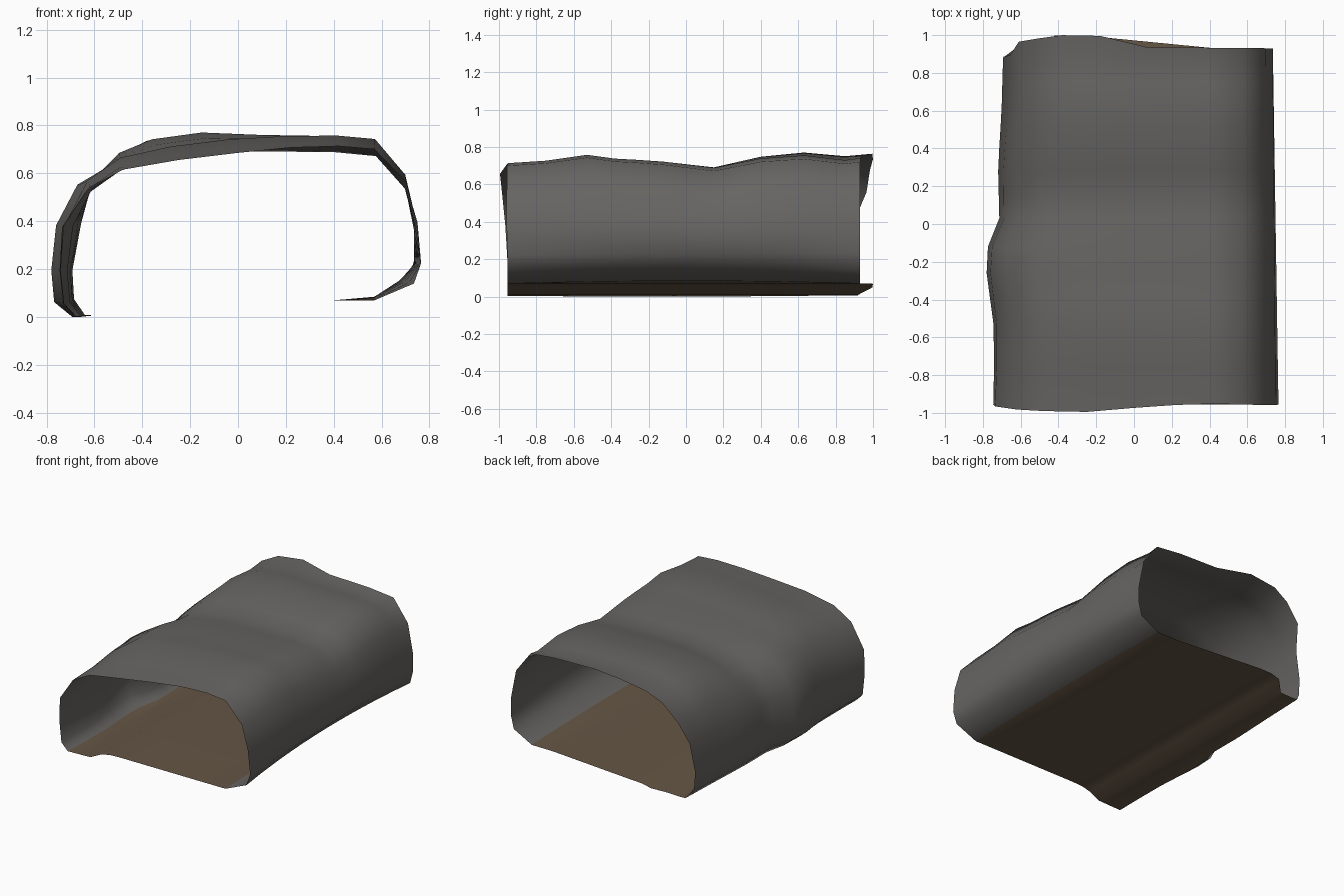
import bpy, bmesh

if "Cube" in bpy.data.objects:
    bpy.data.objects.remove(bpy.data.objects["Cube"])


def material(name, rgb):
    m = bpy.data.materials.new(name)
    m.diffuse_color = (*rgb, 1)
    m.use_nodes = True
    m.node_tree.nodes["Principled BSDF"].inputs["Base Color"].default_value = m.diffuse_color
    return m


def lerp_table(table, t):
    """Piecewise linear lookup."""
    for (a, va), (b, vb) in zip(table, table[1:]):
        if t <= b:
            return va + (vb - va) * max(0, (t - a) / (b - a))
    return table[-1][1]


# Wall and roof cross-sections (x, z), left foot over the roof to right foot
FRONT = [(-.68, .01), (-.73, .06), (-.745, .2), (-.735, .38), (-.62, .545), (-.48, .62),
         (-.25, .66), (0, .69), (.22, .712), (.42, .718), (.57, .705), (.70, .57),
         (.75, .4), (.765, .23), (.735, .145), (.57, .075)]
BACK = [(-.64, .014), (-.685, .08), (-.692, .2), (-.655, .4), (-.61, .57), (-.5, .69),
        (-.38, .75), (-.18, .778), (.07, .762), (.38, .755), (.58, .735), (.695, .58),
        (.735, .37), (.735, .24), (.715, .15), (.57, .075)]
# Floor with a shallow gutter, right to left
FLOOR = [(.4, .075), (-.26, .075), (-.35, .072), (-.42, .055), (-.5, .015), (-.6, .012)]

# Waviness along the length: roof height and left wall bulge
ROOF = [(-1, 0), (-.75, .01), (-.53, .037), (-.38, .014), (-.15, -.003), (.15, -.045),
        (.4, 0), (.63, .012), (.85, -.018), (1, 0)]
LEFT = [(-1, 0), (-.58, -.003), (-.26, -.055), (-.12, -.052), (.03, .004), (.3, -.01),
        (.6, 0), (1, 0)]
STATIONS = [-.97, -.75, -.53, -.38, -.26, -.12, .03, .15, .28, .4, .52, .63, .75, .85, .93]


def front_y(x, z):
    if z < .3:
        return -.955
    return lerp_table([(-.74, -.965), (-.6, -.985), (-.3, -.998), (-.1, -.985),
                       (.1, -.962), (.4, -.952), (.77, -.96)], x)


def back_y(x, z):
    if z < .05:
        return .92
    return lerp_table([(-.69, .885), (-.655, .895), (-.61, .965), (-.4, 1), (-.18, .996),
                       (-.06, .937), (.74, .93)], x)


def section(y):
    t = (y + .97) / 1.9
    bend = max(0, 1 - y * y * 1.1)
    pts = []
    for i, (f, b) in enumerate(zip(FRONT, BACK)):
        x = f[0] + (b[0] - f[0]) * t
        z = f[1] + (b[1] - f[1]) * t
        z += lerp_table(ROOF, y) * min(1, max(0, (z - .35) / .3))
        if i < 6:
            x += lerp_table(LEFT, y) * (.5 if i in (0, 5) else 1)
        if i == 0:
            z -= .006 * bend
        if i == 14:                      # lower right wall pinches in mid-length
            x, z = x - .05 * bend, z + .01 * bend
        if i == 15:
            z += .015 * bend
        pts.append((x, z))
    return pts + FLOOR


# Tunnel shell: open tube lofted along y
bm = bmesh.new()
rings = []
for k, y in enumerate(STATIONS):
    ring = []
    for x, z in section(y):
        yy = y
        if k == 0:
            yy = front_y(x, z)
        elif k == len(STATIONS) - 1:
            yy = back_y(x, z)
        elif y == .85:
            yy = min(y, back_y(x, z) - .04)
        ring.append(bm.verts.new((x, yy, z)))
    rings.append(ring)

n = len(rings[0])
for a, b in zip(rings, rings[1:]):
    for i in range(n):
        j = (i + 1) % n
        face = bm.faces.new((a[i], b[i], b[j], a[j]))
        face.material_index = 1 if i >= 15 else 0     # floor strip is earth
        face.smooth = True
bmesh.ops.recalc_face_normals(bm, faces=bm.faces)

# Stand on z = 0
low = min(v.co.z for v in bm.verts)
for v in bm.verts:
    v.co.z -= low

mesh = bpy.data.meshes.new("tunnel_shell")
bm.to_mesh(mesh)
bm.free()
mesh.materials.append(material("grey rock", (.135, .13, .123)))
mesh.materials.append(material("brown earth", (.13, .092, .06)))
obj = bpy.data.objects.new("tunnel_shell", mesh)
bpy.context.collection.objects.link(obj)
